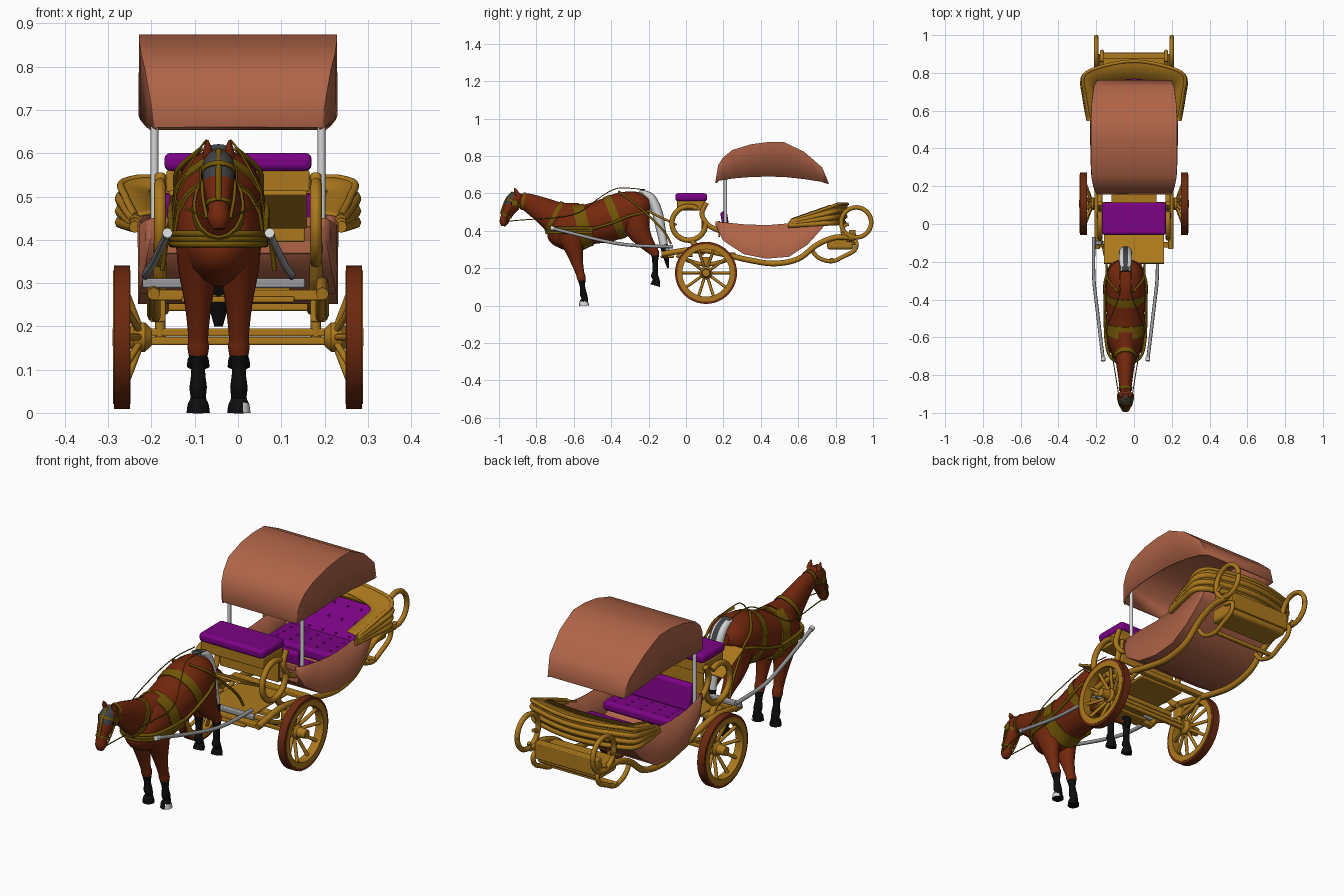
import bpy, bmesh, math
from mathutils import Vector, Matrix

default_cube = bpy.data.objects.get("Cube")
if default_cube:
    bpy.data.objects.remove(default_cube, do_unlink=True)


def material(name, r, g, b):
    m = bpy.data.materials.new(name)
    m.use_nodes = True
    m.diffuse_color = (r, g, b, 1)
    node = next(n for n in m.node_tree.nodes if n.type == 'BSDF_PRINCIPLED')
    node.inputs["Base Color"].default_value = (r, g, b, 1)
    return m


SALMON = material("salmon leather", .43, .127, .064)
GOLD = material("gold wood", .41, .19, .012)
PURPLE = material("purple velvet", .2, .001, .235)
COAT = material("chestnut coat", .175, .021, .004)
TYRE = material("brown tyre", .15, .022, .005)
STRAP = material("olive harness", .17, .092, .002)
BLACK = material("black hair", .004, .004, .004)
PALE = material("pale metal", .68, .68, .68)
GREY = material("shaft grey", .33, .33, .34)
SLATE = material("slate mask", .05, .055, .06)
parts = []
HX = -.045  # the horse stands a little off centre


def finish(name, bm, mats, rule=None):
    bmesh.ops.recalc_face_normals(bm, faces=bm.faces)
    if rule:
        for f in bm.faces:
            f.material_index = rule(f.calc_center_median(), f.normal)
    me = bpy.data.meshes.new(name)
    bm.to_mesh(me)
    bm.free()
    for m in mats:
        me.materials.append(m)
    ob = bpy.data.objects.new(name, me)
    bpy.context.collection.objects.link(ob)
    parts.append(ob)
    return ob


def smooth(pts, n=5):
    """Catmull-Rom curve through points of any dimension."""
    out = []
    for i in range(len(pts) - 1):
        quad = [pts[max(i - 1, 0)], pts[i], pts[i + 1], pts[min(i + 2, len(pts) - 1)]]
        for k in range(n):
            t = k / n
            out.append(tuple(b + .5 * t * (c - a + t * (2*a - 5*b + 4*c - d + t * (3*(b - c) + d - a)))
                             for a, b, c, d in zip(*quad)))
    return out + [tuple(pts[-1])]


def grid(name, rows, mats, ring=False, caps=False, thick=0, rule=None):
    """Skin rows of points; ring joins each row end to start."""
    bm = bmesh.new()
    vs = [[bm.verts.new(p) for p in row] for row in rows]
    n = len(rows[0])
    for a, b in zip(vs, vs[1:]):
        for i in range(n if ring else n - 1):
            j = (i + 1) % n
            bm.faces.new((a[i], a[j], b[j], b[i]))
    if caps:
        bm.faces.new(vs[0])
        bm.faces.new(vs[-1])
    ob = finish(name, bm, mats, rule)
    if thick:
        mod = ob.modifiers.new("thickness", 'SOLIDIFY')
        mod.thickness = thick
        mod.offset = 0


def loft(name, stations, mats, x=HX, rule=None, sides=16):
    """Elliptical sections (y, z, half depth, half width) along a side-view path."""
    rows = []
    for i, (y, z, a, b) in enumerate(stations):
        p, q = stations[max(i - 1, 0)], stations[min(i + 1, len(stations) - 1)]
        t = Vector((q[0] - p[0], q[1] - p[1])).normalized()
        angles = [math.tau * k / sides for k in range(sides)]
        rows.append([(x + b * math.sin(w), y - t.y * a * math.cos(w), z + t.x * a * math.cos(w))
                     for w in angles])
    grid(name, rows, mats, True, True, rule=rule)


def tube(name, pts, r, mat, curved=True):
    cu = bpy.data.curves.new(name, 'CURVE')
    cu.dimensions = '3D'
    cu.bevel_depth = r
    cu.bevel_resolution = 2
    cu.use_fill_caps = True
    path = smooth(pts) if curved else pts
    sp = cu.splines.new('POLY')
    sp.points.add(len(path) - 1)
    for p, co in zip(sp.points, path):
        p.co = (*co, 1)
    cu.materials.append(mat)
    bpy.context.collection.objects.link(bpy.data.objects.new(name, cu))


def box(name, center, size, mat, bevel=.004, tilt=0):
    bm = bmesh.new()
    place = Matrix.Translation(center) @ Matrix.Rotation(tilt, 4, 'X') @ Matrix.Diagonal((*size, 1))
    bmesh.ops.create_cube(bm, size=1, matrix=place)
    mod = finish(name, bm, [mat]).modifiers.new("round", 'BEVEL')
    mod.width = bevel
    mod.segments = 3


def lathe(name, profile, center, side, mat, ring=False):
    """Turn (x, radius) points about the x axis."""
    turns = [math.tau * k / 40 for k in range(41)]
    grid(name, [[(side * x, center[0] + r * math.cos(w), center[1] + r * math.sin(w)) for x, r in profile]
                for w in turns], [mat], ring)


def shell(name, rows, mat):
    """Curved sheet with two side skirts, rows of (y, sheet z, edge z, half width)."""
    grid(name, [[(-w, y, e), (-w, y, s), (w, y, s), (w, y, e)] for y, s, e, w in rows], [mat], thick=.008)


def circle(x, y, z, r, start=0, sweep=360, n=32):
    return [(x, y + r * math.cos(math.radians(start + sweep * k / n)),
             z + r * math.sin(math.radians(start + sweep * k / n))) for k in range(n + 1)]


# Canopy and passenger tub
shell("canopy", [(.16, .66, .655, .19), (.175, .75, .668, .205), (.2, .79, .672, .212), (.25, .83, .68, .222),
                 (.35, .86, .688, .226), (.44, .872, .69, .226), (.525, .871, .688, .226), (.63, .82, .677, .222),
                 (.725, .738, .662, .21), (.76, .655, .65, .195)], SALMON)
shell("passenger_tub", [(.16, .43, .45, .195), (.2, .35, .445, .21), (.31, .278, .435, .225),
                        (.43, .254, .43, .228), (.55, .264, .44, .228), (.65, .33, .455, .222),
                        (.73, .42, .485, .21), (.765, .49, .5, .2)], SALMON)
box("tub_front_panel", (0, .178, .41), (.39, .01, .085), SALMON)

# Seats
box("driver_cushion", (0, .028, .58), (.34, .17, .042), PURPLE, .014)
box("driver_seat_box", (0, .028, .535), (.33, .15, .05), GOLD)
box("driver_seat_back_panel", (0, .09, .46), (.31, .015, .13), GOLD)
box("footboard", (0, -.13, .47), (.32, .178, .012), GOLD, tilt=-.46)
box("front_passenger_cushion", (0, .3, .368), (.37, .14, .045), PURPLE, .015)
box("front_passenger_back", (0, .21, .44), (.36, .036, .13), PURPLE, .015, .15)
box("rear_passenger_cushion", (0, .56, .36), (.37, .2, .05), PURPLE, .015)
box("rear_passenger_back", (0, .7, .43), (.36, .2, .035), PURPLE, .015, .82)
for i in range(5):
    x = -.14 + .07 * i
    for j in range(3):
        for name, y, z, tilt in (("rear_cushion_button", .5 + .05 * j, .385, 0),
                                 ("rear_back_button", .64 + .045 * j, .397 + .048 * j, .82),
                                 ("front_cushion_button", .26 + .04 * j, .39, 0)):
            box(name, (x, y, z), (.01, .01, .005), PURPLE, .002, tilt)

# Folded rear hood: layered U-shaped ribs over a sheet
half_plan = [(.238, .565), (.26, .69), (.263, .79), (.15, .84)]
plan = smooth([(-x, y) for x, y in half_plan] + [(0, .862)] + half_plan[::-1], 5)


def hood_layer(k, points):
    low, high = .455 - .008 * k, .543 - .033 * k
    return [(x, y, low + (high - low) * min(1, (y - .565) / .25)) for x, y in points]


layers = [hood_layer(k, [(x, y - .006 * k) for x, y in plan]) for k in range(4)]
for k, rib in enumerate(layers):
    tube("hood_rib", rib, .014 if k else .009, GOLD, curved=False)
inner = [(x, y, z + .008) for x, y, z in hood_layer(0, [(x * .76, .565 + (y - .565) * .68) for x, y in plan])]
grid("hood_sheet", [inner] + layers, [GOLD], thick=.008)

# Wheels, scroll springs, frame rails and canopy posts on both sides
HUB = (.107, .175)
for s in (-1, 1):
    lathe("wheel_tyre", [(.25, .15), (.25, .166), (.287, .166), (.287, .15)], HUB, s, TYRE, True)
    lathe("wheel_felloe", [(.248, .127), (.248, .154), (.289, .154), (.289, .127)], HUB, s, GOLD, True)
    lathe("wheel_hub", [(.2, 0), (.2, .02), (.215, .034), (.24, .034), (.25, .024), (.29, .02), (.29, 0)],
          HUB, s, GOLD)
    for k in range(10):
        w = math.tau * k / 10
        c, d = math.cos(w), math.sin(w)
        tube("wheel_spoke", [(s * x, HUB[0] + r * c, HUB[1] + r * d) for x, r in ((.226, .02), (.268, .135))],
             .008, GOLD, curved=False)
    tube("canopy_post", [(s * .193, .21, .42), (s * .193, .21, .7)], .009, PALE, curved=False)
    tube("frame_rail", [(s * .195, y, z) for y, z in ((-.13, .275), (.05, .3), (.2, .275), (.33, .245), (.47, .225),
         (.6, .25), (.7, .325), (.8, .365), (.9, .362))], .015, GOLD)
    tube("rear_loop", circle(s * .2, .91, .445, .08), .012, GOLD)
    tube("rear_loop_foot", circle(s * .2, .87, .40, .035, 90, 250, 12), .009, GOLD)
    tube("seat_scroll", circle(s * .18, .015, .44, .09, 60, 300), .014, GOLD)
    tube("seat_scroll_arm", [(s * .18, y, z) for y, z in ((.11, .55), (.085, .49), (.12, .43), (.18, .4))], .013, GOLD)
    tube("seat_stay", [(s * .18, y, z) for y, z in ((.03, .35), (.06, .31), (.1, .28))], .015, GOLD)
    tube("leaf_spring", [(s * .19, y, z) for y, z in ((-.05, .27), (.03, .235), (.107, .22), (.19, .235), (.26, .26))],
         .011, GOLD)
    box("axle_block", (s * .185, .107, .235), (.035, .05, .05), GOLD)
    tube("axle_stay", [(s * .18, .107, .175), (s * .18, .107, .23)], .012, GOLD, curved=False)
    tube("rear_scroll_spring", [(s * .17, y, z) for y, z in ((.67, .3), (.71, .255), (.78, .237), (.84, .262),
         (.9, .295), (.91, .34), (.86, .355))], .011, GOLD)
    tube("shaft", [(HX + s * x, y, z) for x, y, z in ((.118, -.72, .415), (.15, -.45, .348), (.168, -.28, .322),
         (.168, -.07, .315))], .009, GREY)
    tube("shaft_tip", [(HX + s * .118, -.725, .416), (HX + s * .119, -.708, .412)], .012, PALE, curved=False)

# Cross members
for z in (.166, .186):
    box("axle_bar", (0, .107, z), (.44, .02, .018), GOLD)
for y in (-.11, .02, .25):
    box("cross_bar", (0, y, .272), (.4, .03, .024), GOLD)
box("front_platform", (0, .05, .285), (.24, .3, .012), GOLD)
box("front_step", (0, -.1, .262), (.26, .07, .014), GOLD)
box("shaft_crossbar", (-.033, -.1, .3), (.375, .022, .022), GREY)
box("luggage_box", (0, .825, .335), (.33, .14, .07), GOLD, .015)
box("rear_bar", (0, .89, .365), (.33, .035, .08), GOLD)
box("rear_axle_bar", (0, .78, .245), (.36, .018, .018), GOLD)

# Horse body, neck and head
torso = smooth([(-.735, .405, .03, .03), (-.7, .4, .082, .07), (-.62, .41, .122, .095), (-.52, .434, .109, .1),
                (-.42, .458, .117, .103), (-.32, .498, .114, .103), (-.24, .53, .083, .088), (-.195, .54, .035, .045)])
neck = smooth([(-.6, .44, .113, .075), (-.68, .463, .092, .06), (-.77, .513, .068, .045), (-.85, .553, .048, .034),
               (-.91, .565, .033, .028)])
head = smooth([(-.885, .598, .02, .025), (-.912, .566, .045, .038), (-.94, .52, .038, .034), (-.963, .478, .027, .025),
               (-.973, .446, .024, .025), (-.977, .425, .012, .014)])
loft("horse_torso", torso, [COAT])
loft("horse_neck", neck, [COAT])
loft("horse_head", head, [COAT, SLATE], rule=lambda c, n: int(n.y < -.2 and c.z > .545))

# Legs, ears and tail
front_leg = smooth([(-.625, .4, .078, .052), (-.605, .33, .058, .046), (-.587, .25, .036, .031), (-.567, .175, .023, .023),
                    (-.56, .15, .023, .025), (-.553, .1, .014, .016), (-.548, .06, .019, .02), (-.54, .035, .016, .018),
                    (-.545, .02, .024, .024), (-.545, 0, .027, .027)], 3)
hind_leg = smooth([(-.28, .5, .085, .05), (-.262, .42, .07, .048), (-.23, .36, .05, .04), (-.19, .31, .032, .028),
                   (-.167, .28, .024, .024), (-.165, .24, .016, .017), (-.165, .18, .015, .016), (-.168, .16, .019, .02),
                   (-.157, .138, .016, .018), (-.16, .125, .023, .024), (-.165, .107, .026, .026)], 3)
for s in (-1, 1):
    for name, leg, sock in (("front_leg", front_leg, .135), ("hind_leg", hind_leg, .265)):
        loft(name, leg, [COAT, BLACK, PALE], HX + s * .047,
             lambda c, n: 0 if c.z > sock else 2 if c.z < .022 and c.x > HX + .06 else 1)
    loft("ear", [(-.9, .592, .012, .012), (-.91, .612, .011, .01), (-.918, .63, .002, .002)], [COAT], HX + s * .025)
    box("eye", (HX + s * .036, -.928, .546), (.008, .016, .014), BLACK, .004)
    box("blinker", (HX + s * .042, -.915, .55), (.005, .03, .034), STRAP, .002)
loft("tail", smooth([(-.25, .61, .012, .027), (-.19, .578, .024, .034), (-.154, .5, .028, .034), (-.133, .4, .025, .03),
                     (-.11, .28, .018, .028), (-.095, .2, .005, .01)]), [PALE, BLACK, SLATE],
     rule=lambda c, n: 1 if c.z < .32 else 2 if abs(n.x) < .35 else 0)


# Harness bands fitted round the horse
def band(name, path, start, stop, grow=.006):
    loft(name, [(y, z, a + grow, b + grow) for y, z, a, b in path[start:stop]], [STRAP])


band("girth", torso, 12, 16)
band("hip_strap", torso, 21, 24, .004)
band("neck_strap", neck, 6, 8)
band("throat_strap", neck, 16, 18, .004)
band("brow_band", head, 6, 8, .004)
band("nose_band", head, 14, 16, .004)
tube("face_strap", [(HX, -.925, .606), (HX, -.957, .572), (HX, -.976, .53), (HX, -.988, .49)], .007, STRAP)
for z in (.39, .402, .414):
    tube("breast_strap", [(HX + x, y, z) for x, y in ((-.108, -.5), (-.103, -.62), (-.078, -.705), (0, -.745),
         (.078, -.705), (.103, -.62), (.108, -.5))], .008, STRAP)
for s in (-1, 1):
    tube("trace", [(HX + s * x, y, z) for x, y, z in ((.108, -.52, .405), (.11, -.4, .44), (.108, -.3, .48),
         (.07, -.2, .5))], .007, STRAP)
    tube("breeching", [(HX + s * x, y, z) for x, y, z in ((.04, -.36, .61), (.095, -.29, .56), (.1, -.22, .5),
         (.12, -.12, .4), (.13, -.08, .33))], .006, STRAP)
    tube("cheek_strap", [(HX + s * x, y, z) for x, y, z in ((.038, -.9, .57), (.037, -.94, .505), (.027, -.968, .45))],
         .004, STRAP)
    tube("rein", [(HX + s * x, y, z) for x, y, z in ((.027, -.968, .45), (.045, -.85, .46), (.07, -.7, .47),
         (.1, -.57, .5), (.06, -.45, .585), (.03, -.36, .628), (.03, -.22, .62))], .0025, STRAP)

# Smooth shading with sharp edges kept
bpy.ops.object.select_all(action='DESELECT')
for ob in parts:
    ob.select_set(True)
bpy.context.view_layer.objects.active = parts[0]
bpy.ops.object.shade_smooth_by_angle(angle=math.radians(35))
